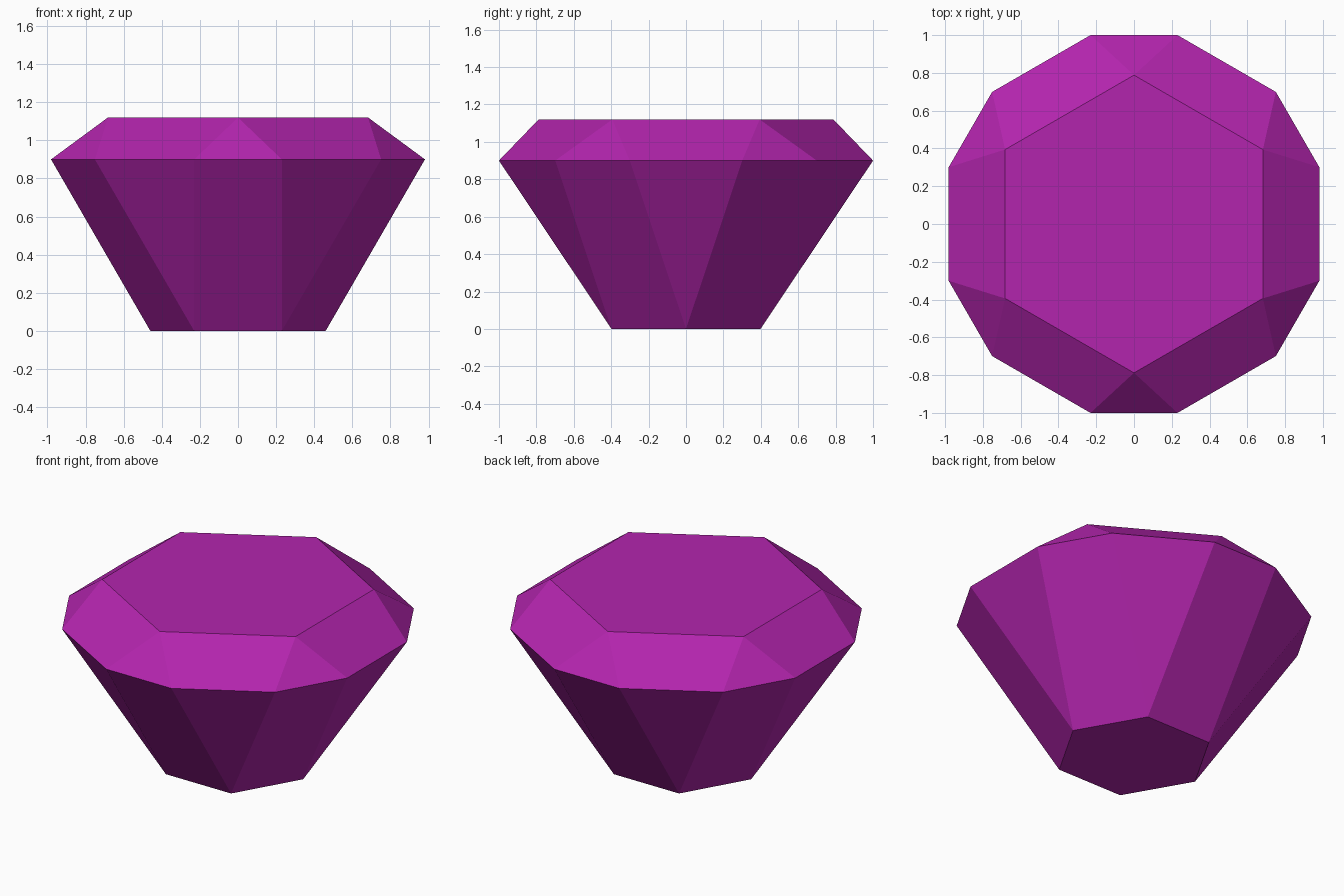
import bpy, bmesh
from math import radians, cos, sin

if "Cube" in bpy.data.objects:
    bpy.data.objects.remove(bpy.data.objects["Cube"])

mat = bpy.data.materials.new("magenta purple")
mat.diffuse_color = (0.45, 0.018, 0.42, 1)
mat.use_nodes = True
mat.node_tree.nodes["Principled BSDF"].inputs["Base Color"].default_value = mat.diffuse_color

bm = bmesh.new()


def ring(radius, z, angles):
    return [bm.verts.new((radius * cos(radians(a)), radius * sin(radians(a)), z)) for a in angles]


# Culet hexagon, twelve-point girdle, and table hexagon turned by 30 degrees
culet = ring(0.46, 0.0, [60 * i for i in range(6)])
girdle = ring(1.0262, 0.9, [60 * i + s for i in range(6) for s in (-17.04, 17.04)])
table = ring(0.788, 1.12, [60 * i + 30 for i in range(6)])

bm.faces.new(table)
bm.faces.new(culet[::-1])
for i in range(6):
    j = (i + 1) % 6
    a, b, c = girdle[2 * i], girdle[2 * i + 1], girdle[2 * j]
    # Crown facets
    bm.faces.new((a, b, table[i], table[i - 1]))
    bm.faces.new((b, c, table[i]))
    # Pavilion facets
    bm.faces.new((culet[i], b, a))
    bm.faces.new((culet[i], culet[j], c, b))

bmesh.ops.recalc_face_normals(bm, faces=bm.faces)
mesh = bpy.data.meshes.new("cut_gem")
bm.to_mesh(mesh)
bm.free()
mesh.materials.append(mat)
bpy.context.collection.objects.link(bpy.data.objects.new("cut_gem", mesh))
